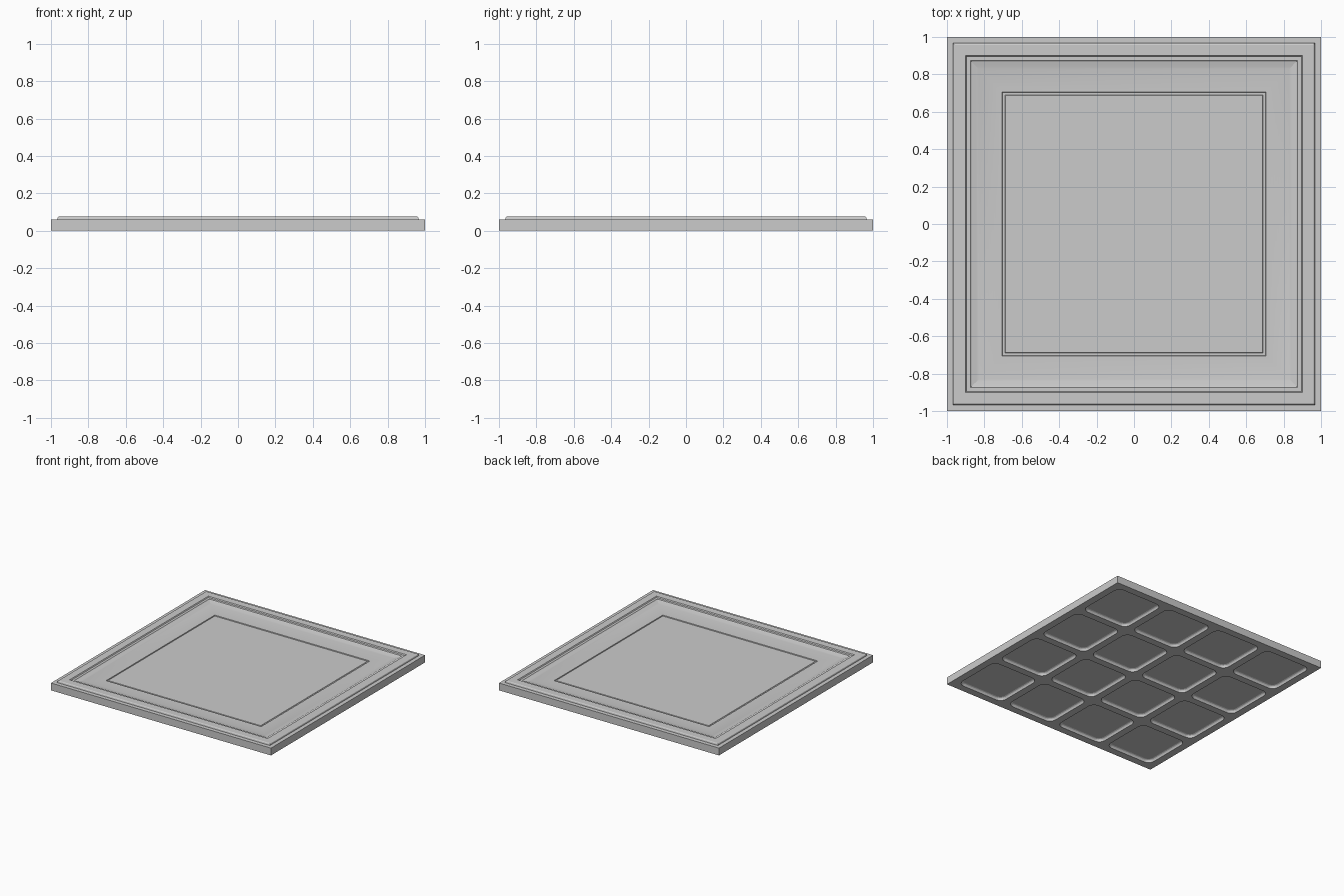
import bpy, bmesh, math

if "Cube" in bpy.data.objects:
    bpy.data.objects.remove(bpy.data.objects["Cube"])


def loft(bm, rings):
    """Closed solid through a stack of equal-length point rings."""
    loops = [[bm.verts.new(p) for p in ring] for ring in rings]
    for a, b in zip(loops, loops[1:]):
        n = len(a)
        for i in range(n):
            bm.faces.new((a[i], a[(i + 1) % n], b[(i + 1) % n], b[i]))
    bm.faces.new(loops[0][::-1])
    bm.faces.new(loops[-1])


def square(h, z):
    return [(-h, -h, z), (h, -h, z), (h, h, z), (-h, h, z)]


def rounded_square(cx, cy, h, r, z, seg=10):
    pts = []
    for k, (sx, sy) in enumerate(((1, 1), (-1, 1), (-1, -1), (1, -1))):
        for i in range(seg + 1):
            a = math.pi / 2 * (k + i / seg)
            pts.append((cx + sx * (h - r) + r * math.cos(a),
                        cy + sy * (h - r) + r * math.sin(a), z))
    return pts


def make_object(name, bm):
    bmesh.ops.recalc_face_normals(bm, faces=bm.faces)
    mesh = bpy.data.meshes.new(name)
    bm.to_mesh(mesh)
    bm.free()
    obj = bpy.data.objects.new(name, mesh)
    bpy.context.collection.objects.link(obj)
    return obj


# Panel profile: outer wall, ledge, raised rim, groove, cove, sunken centre
PANEL_Z = 0.042
profile = [(1, 0), (1, 0.06), (0.967, 0.06), (0.965, 0.07), (0.963, 0.073),
           (0.958, 0.075), (0.9, 0.075), (0.895, 0.067), (0.875, 0.067)]
STEPS = 12
for i in range(STEPS + 1):
    t = 1 - i / STEPS
    profile.append((0.705 + 0.165 * t, PANEL_Z + 0.004 + 0.017 * t * t))
profile += [(0.703, PANEL_Z - 0.003), (0.69, PANEL_Z - 0.003), (0.688, PANEL_Z)]

bm = bmesh.new()
loft(bm, [square(h, z) for h, z in profile])
panel = make_object("square_panel", bm)

# Shallow rounded pockets, four by four, in the underside
PITCH, HALF, DEPTH = 0.485, 0.2125, 0.022
bm = bmesh.new()
for ix in range(4):
    for iy in range(4):
        cx, cy = (ix - 1.5) * PITCH, (iy - 1.5) * PITCH
        loft(bm, [rounded_square(cx, cy, HALF - d, 0.055 - d, z)
                  for d, z in ((0, -0.02), (0, 0), (0.004, 0.012),
                               (0.008, 0.018), (0.016, DEPTH))])
cutter = make_object("pocket_cutter", bm)
cutter.hide_render = True

mod = panel.modifiers.new("underside_pockets", 'BOOLEAN')
mod.operation = 'DIFFERENCE'
mod.solver = 'EXACT'
mod.object = cutter
bpy.ops.object.select_all(action='DESELECT')
panel.select_set(True)
bpy.context.view_layer.objects.active = panel
bpy.ops.object.modifier_apply(modifier=mod.name)
bpy.data.objects.remove(cutter, do_unlink=True)

bpy.ops.object.shade_smooth_by_angle(angle=math.radians(12))
